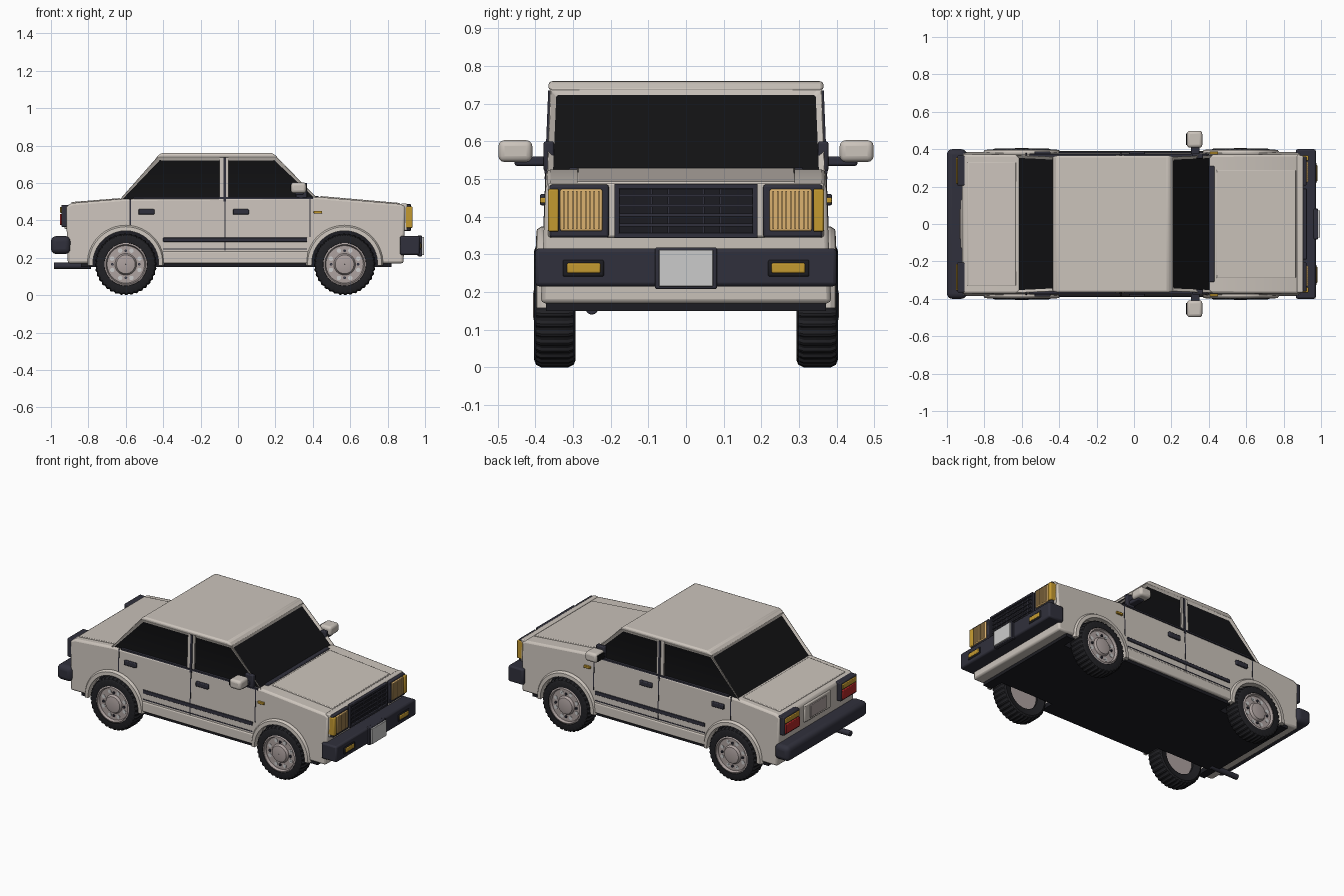
import bpy, bmesh, math
from math import sin, cos, pi

if "Cube" in bpy.data.objects:
    bpy.data.objects.remove(bpy.data.objects["Cube"])


def mat(name, r, g, b):
    m = bpy.data.materials.new(name)
    m.diffuse_color = (r, g, b, 1)
    m.use_nodes = True
    m.node_tree.nodes["Principled BSDF"].inputs["Base Color"].default_value = m.diffuse_color
    return m


PAINT = mat("paint", .60, .55, .50)
DARK = mat("dark_trim", .03, .03, .045)
BLACK = mat("underside", .012, .012, .016)
GLASS = mat("glass", .006, .006, .007)
RUBBER = mat("rubber", .015, .015, .018)
RIM = mat("rim", .42, .36, .35)
PALE = mat("pale", .8, .78, .78)
AMBER = mat("amber", .55, .32, .03)
LENS = mat("headlamp", .72, .45, .16)
RED = mat("red", .45, .02, .02)


def finish(name, bm, m, bevel=0, mirror=False, seg=2):
    bmesh.ops.recalc_face_normals(bm, faces=bm.faces)
    me = bpy.data.meshes.new(name)
    bm.to_mesh(me)
    bm.free()
    ob = bpy.data.objects.new(name, me)
    bpy.context.collection.objects.link(ob)
    me.materials.append(m)
    if mirror:
        ob.modifiers.new("Mirror", 'MIRROR').use_axis = (False, True, False)
    if bevel:
        b = ob.modifiers.new("Bevel", 'BEVEL')
        b.width, b.segments, b.limit_method = bevel, seg, 'ANGLE'
        b.angle_limit = math.radians(35)
    return ob


def box(name, x, y, z, m, bevel=0, mirror=False, seg=2):
    bm = bmesh.new()
    for v in bmesh.ops.create_cube(bm, size=1)['verts']:
        v.co = [(a[0] + a[1]) / 2 + c * (a[1] - a[0]) for a, c in zip((x, y, z), v.co)]
    return finish(name, bm, m, bevel, mirror, seg)


def side_y(z):
    return .385 - .04 * (z - .18)      # body sides lean in slightly


def prism(name, prof, m, off=0, half=None, bevel=0, inset=None):
    """Side profile (x, z) stretched across the full width."""
    bm = bmesh.new()
    L, R = [[bm.verts.new((x, s * (half or side_y(z) + off), z)) for x, z in prof] for s in (-1, 1)]
    bm.faces.new(L)
    bm.faces.new(R[::-1])
    n = len(prof)
    for i in range(n):
        j = (i + 1) % n
        bm.faces.new((L[i], R[i], R[j], L[j]))
    if inset:                           # recessed glass on sides, front and rear
        bmesh.ops.recalc_face_normals(bm, faces=bm.faces)
        fs = [f for f in bm.faces if abs(f.normal.z) < .9]
        bmesh.ops.inset_individual(bm, faces=fs, thickness=inset, depth=-.012)
        for f in fs:
            f.material_index = 1
    return finish(name, bm, m, bevel)


def rect(x0, x1, z0, z1):
    return [(x0, z0), (x1, z0), (x1, z1), (x0, z1)]


def lathe(name, prof, cx, cz, n, m, lug=0, a0=0, a1=2 * pi):
    """Closed (radius, y) section swept round the wheel axis, mirrored left/right."""
    bm = bmesh.new()
    full = a1 - a0 > 6.2
    rings = []
    for i in range(n if full else n + 1):
        a = a0 + (a1 - a0) * i / n
        cut = lug if i % 4 > 1 else 0
        rings.append([bm.verts.new((cx + (r - (cut if r > .155 else 0)) * cos(a), y,
                                    cz + (r - (cut if r > .155 else 0)) * sin(a))) for r, y in prof])
    k = len(prof)
    for i in range(n):
        A, B = rings[i], rings[(i + 1) % len(rings)]
        for j in range(k):
            bm.faces.new((A[j], A[(j + 1) % k], B[(j + 1) % k], B[j]))
    if not full:
        bm.faces.new(rings[0])
        bm.faces.new(rings[-1])
    return finish(name, bm, m, 0, True)


# lower body with wheel arches
WX, WZ, Z0 = (-.60, .57), .165, .17


def arch(cx, r=.19, n=18):
    return [(cx - r * cos(pi * i / n), Z0 + r * sin(pi * i / n)) for i in range(n + 1)]


prism("body", [(-.91, Z0)] + arch(WX[0]) + arch(WX[1]) +
      [(.885, Z0), (.895, .475), (.87, .487), (.43, .525), (-.62, .515), (-.89, .492), (-.92, .475)],
      PAINT, bevel=.012)

# cabin, roof and centre pillar
cab = prism("cabin", [(-.645, .50), (.445, .50), (.205, .745), (-.43, .745)], PAINT, bevel=.006, inset=.026)
cab.data.materials.append(GLASS)
prism("roof", [(-.44, .735), (.215, .735), (.185, .76), (-.41, .76)], PAINT, .003, bevel=.01)
prism("centre_pillar", rect(-.10, -.05, .50, .74), PAINT, -.002)
prism("pillar_seam", rect(-.078, -.064, .50, .735), DARK, .003)
prism("belt_trim", rect(-.56, .40, .514, .524), DARK, .004)

# hood and trunk lids
prism("hood_lid", [(.44, .51), (.865, .47), (.865, .493), (.44, .53)], PAINT, half=.29, bevel=.004)
prism("trunk_lid", [(-.89, .47), (-.63, .49), (-.63, .519), (-.89, .498)], PAINT, half=.33, bevel=.004)
box("cowl_vent", (.40, .43), (-.31, .31), (.515, .531), DARK, .004)

# side trim, seams and sills
prism("rub_strip", rect(-.40, .37, .285, .308), DARK, .006, bevel=.003)
prism("sill", rect(-.405, .375, .17, .235), PAINT, .005, bevel=.008)
prism("sill_seam", rect(-.40, .37, .244, .250), DARK, .002)
for i, (x, z) in enumerate(((-.576, .375), (-.07, .24), (.385, .31))):
    prism(f"door_seam_{i}", rect(x - .003, x + .003, z, .515), DARK, .0015)
for x in (-.49, .015):
    box("door_handle", (x - .043, x + .043), (.36, .388), (.43, .46), DARK, .005, True)
box("side_marker", (.405, .45), (.36, .387), (.436, .451), AMBER, .003, True)

# underside
box("floor_core", (-.84, .82), (-.28, .28), (.15, .42), BLACK)
for a, b in ((-.84, -.79), (-.41, .38), (.76, .82)):
    box("floor_pan", (a, b), (-.372, .372), (.15, .19), BLACK)

# wheels and arch flares
TIRE = [(.10, .305), (.145, .293), (.158, .298), (.165, .312), (.165, .385),
        (.158, .398), (.145, .403), (.115, .402), (.105, .385)]
DISC = [(.001, .32), (.11, .32), (.114, .40), (.106, .404), (.10, .388),
        (.058, .388), (.05, .402), (.03, .406), (.001, .406)]
for cx in WX:
    lathe("tire", TIRE, cx, WZ, 144, RUBBER, lug=.005)
    lathe("rim", DISC, cx, WZ, 40, RIM)
    lathe("arch_flare", [(.176, .345), (.206, .345), (.206, .384), (.198, .396), (.176, .398)],
          cx, WZ + .003, 24, PAINT, a0=-.05, a1=pi + .05)
    for i in range(8):
        a = (i + .5) * pi / 4
        lathe("rim_hole", [(.001, .38), (.012, .38), (.012, .39), (.001, .39)],
              cx + .079 * cos(a), WZ + .079 * sin(a), 12, PALE)
    for i in range(4):
        a = i * pi / 2
        lathe("lug_nut", [(.001, .38), (.008, .38), (.008, .395), (.001, .395)],
              cx + .072 * cos(a), WZ + .072 * sin(a), 6, DARK)

# front end: nose panel, grille and lamps
box("nose_panel", (.87, .905), (-.366, .366), (.345, .49), PAINT, .006)
box("grille_back", (.89, .912), (-.18, .18), (.355, .477), BLACK)
for z in (.35, .48):
    box("grille_frame", (.89, .924), (-.19, .19), (z - .007, z + .007), DARK, .003)
box("grille_side", (.89, .924), (.176, .19), (.345, .485), DARK, .003, True)
for i in range(4):
    z = .378 + .026 * i
    box("grille_slat", (.90, .92), (-.178, .178), (z - .004, z + .004), DARK)
for i in range(7):
    y = -.138 + .046 * i
    box("grille_bar", (.90, .916), (y - .003, y + .003), (.355, .475), DARK)
box("headlamp_frame", (.87, .922), (.205, .362), (.345, .485), DARK, .006, True)
box("headlamp_lens", (.90, .93), (.222, .334), (.362, .473), LENS, .004, True)
for i in range(9):
    y = .232 + .0115 * i
    box("headlamp_rib", (.92, .934), (y - .002, y + .002), (.367, .468), LENS, 0, True)
box("corner_lamp", (.885, .933), (.338, .366), (.36, .474), AMBER, .005, True)

# bumpers, plate and fog lamps
box("front_bumper", (.865, .972), (-.40, .40), (.215, .316), DARK, .01)
box("front_plate_holder", (.96, .985), (-.082, .082), (.208, .318), DARK, .004)
box("front_plate", (.98, .995), (-.072, .072), (.215, .312), PALE, .002)
box("fog_lamp_frame", (.96, .976), (.217, .328), (.24, .286), BLACK, .006, True)
box("fog_lamp", (.96, .98), (.227, .316), (.25, .277), AMBER, .004, True)
box("rear_bumper", (-1.0, -.895), (-.40, .40), (.22, .316), DARK, .028, False, 4)

# rear end: tail lamps, plate recess and exhaust
box("tail_lamp_frame", (-.945, -.90), (.205, .366), (.365, .483), DARK, .006, True)
box("tail_lamp_red", (-.953, -.93), (.215, .355), (.375, .435), RED, .004, True)
box("tail_lamp_amber", (-.952, -.93), (.215, .355), (.44, .472), AMBER, .004, True)
box("rear_plate_panel", (-.928, -.91), (-.13, .13), (.355, .465), PAINT, .006)
box("rear_plate", (-.933, -.92), (-.08, .08), (.37, .45), RIM, .003)
bm = bmesh.new()
bmesh.ops.create_cone(bm, cap_ends=True, segments=16, radius1=.017, radius2=.017, depth=.2)
for v in bm.verts:
    v.co = (v.co.z - .885, v.co.x - .25, v.co.y + .157)
finish("exhaust_pipe", bm, DARK, .003)

# door mirrors
box("mirror_mount", (.31, .37), (.35, .378), (.52, .60), DARK, .006, True)
box("mirror_arm", (.305, .35), (.37, .455), (.535, .56), DARK, .006, True)
box("mirror_head", (.283, .365), (.408, .498), (.545, .603), PAINT, .016, True, 3)
box("mirror_glass", (.278, .29), (.422, .485), (.556, .592), GLASS, 0, True)

# smooth shading with sharp edges kept
for ob in bpy.context.scene.objects:
    ob.select_set(True)
bpy.context.view_layer.objects.active = cab
bpy.ops.object.shade_smooth_by_angle(angle=math.radians(30))
